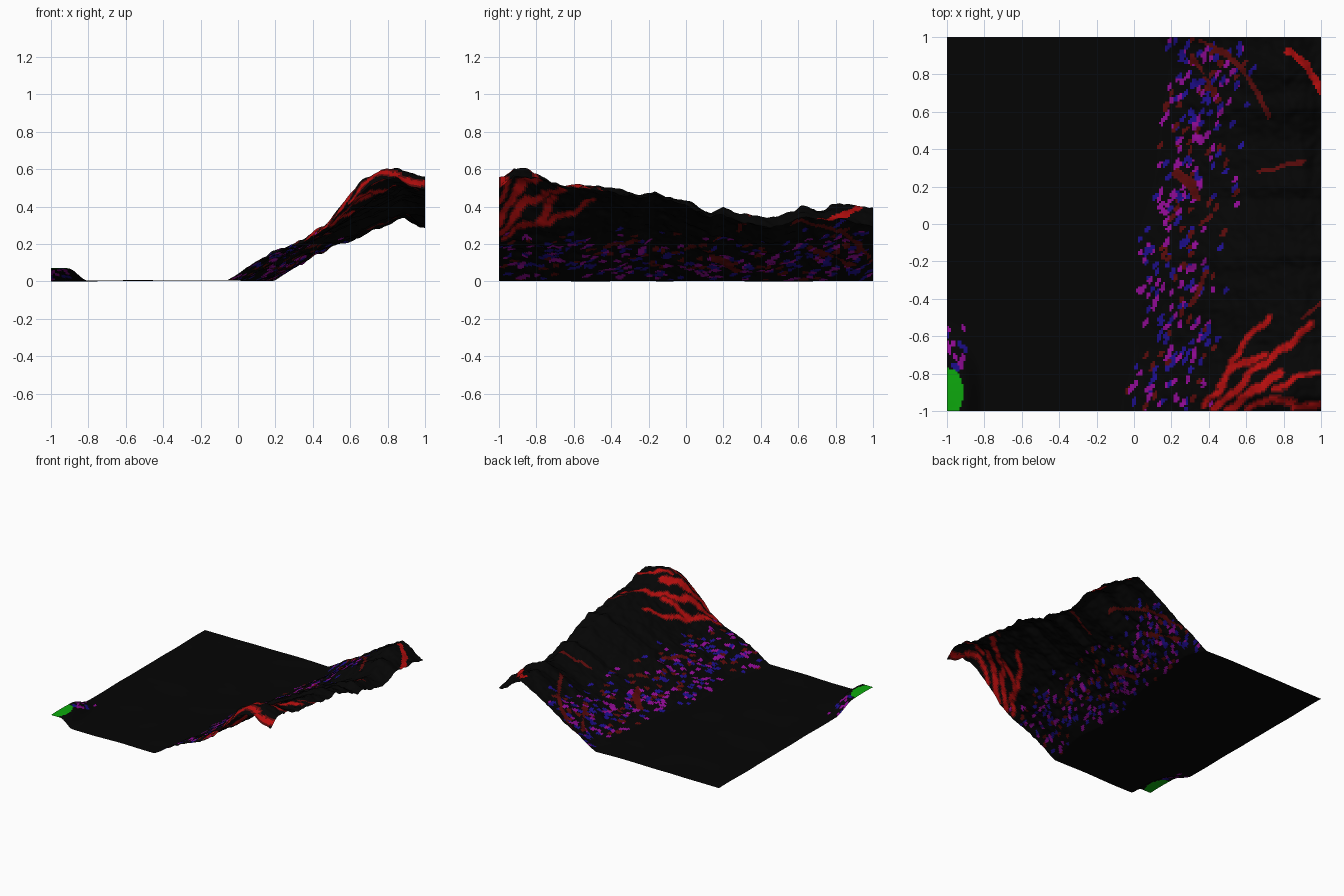
import bpy, math, random
from mathutils import noise, Vector

if "Cube" in bpy.data.objects:
    bpy.data.objects.remove(bpy.data.objects["Cube"])

random.seed(4)
N = 180                      # cells per side
STEP = 2 / N

# Hillside along y: y, foot x, crest x, crest height, height at x = 1, cliffness
ROWS = [
    (-1.0, -.07, .84, .55, .49, 1), (-.92, -.06, .84, .61, .565, 1), (-.86, -.04, .84, .605, .565, 1),
    (-.75, -.01, .86, .55, .53, .8), (-.65, .01, .86, .51, .50, .5), (-.55, .01, .88, .515, .50, .4),
    (-.4, -.01, .88, .49, .47, .2), (-.24, 0, .88, .465, .455, 0), (-.17, 0, .88, .485, .465, 0),
    (-.1, .01, .88, .45, .43, 0), (0, .04, .88, .43, .41, 0), (.13, .08, .88, .365, .34, 0),
    (.2, .1, .88, .395, .36, 0), (.29, .11, .88, .36, .32, 0), (.45, .13, .88, .335, .285, 0),
    (.55, .14, .86, .36, .31, 0), (.62, .15, .84, .40, .345, 0), (.7, .17, .82, .385, .335, .1),
    (.83, .19, .8, .42, .33, .2), (.92, .17, .8, .395, .31, .2), (1.0, .12, .8, .395, .29, .2)]
# Slope sections: gentle slope and cliff-topped slope
GENTLE = [(0, 0), (.23, .23), (.5, .55), (.64, .66), (.84, .86), (1, 1)]
CLIFF = [(0, 0), (.27, .26), (.45, .37), (.6, .52), (.71, .74), (.82, .89), (.92, .98), (1, 1)]


def lerp_table(table, t):
    """Piecewise linear lookup; returns the remaining columns."""
    for a, b in zip(table, table[1:]):
        if t <= b[0]:
            k = max(0, (t - a[0]) / (b[0] - a[0]))
            return [p + (q - p) * k for p, q in zip(a[1:], b[1:])]
    return list(table[-1][1:])


def smooth(t):
    t = min(1, max(0, t))
    return t * t * (3 - 2 * t)


def mound(x, y):
    d = math.hypot((x + 1) / .2, (y + .93) / .42)
    return .066 * smooth((1 - d) / .55)


def height(x, y):
    foot, crest_x, crest, edge, cliff = lerp_table(ROWS, y)
    ground = .009 + .004 * noise.noise(Vector((x * 4, y * 4, 1)))
    ground += .004 * smooth(1 - abs(x + .25) / .6)
    if x <= foot:
        return ground + mound(x, y)
    u = (x - foot) / (crest_x - foot)
    if u < 1:
        f = lerp_table(GENTLE, u)[0] * (1 - cliff) + lerp_table(CLIFF, u)[0] * cliff
        z = crest * f
    else:
        z = crest + (edge - crest) * smooth((x - crest_x) / (1 - crest_x))
    rough = .014 * noise.noise(Vector((x * 6, y * 6, 3)))
    rough += .012 * noise.noise(Vector((x * 16, y * 16, 7)))
    rough += .008 * noise.noise(Vector((x * 30, y * 30, 5)))
    return max(ground, .006 + z + rough * smooth(u * 4))


def material(name, rgb):
    m = bpy.data.materials.new(name)
    m.diffuse_color = (*rgb, 1)
    m.use_nodes = True
    m.node_tree.nodes["Principled BSDF"].inputs["Base Color"].default_value = m.diffuse_color
    return m


# Terrain sheet
W = N + 1
verts = [(-1 + i * STEP, -1 + j * STEP, height(-1 + i * STEP, -1 + j * STEP))
         for j in range(W) for i in range(W)]
faces = [(j * W + i, j * W + i + 1, (j + 1) * W + i + 1, (j + 1) * W + i)
         for j in range(N) for i in range(N)]
low = min(v[2] for v in verts)
mesh = bpy.data.meshes.new("hillside_terrain")
mesh.from_pydata([(x, y, z - low) for x, y, z in verts], [], faces)
terrain = bpy.data.objects.new("hillside_terrain", mesh)
bpy.context.collection.objects.link(terrain)

for name, rgb in [("ground_black", (.0015, .0015, .0015)), ("grass_green", (.004, .4, .004)),
                  ("scree_purple", (.28, .003, .3)), ("scree_blue", (.012, .004, .26)),
                  ("rock_red", (.45, .004, .004)), ("rock_dark_red", (.1, .003, .003))]:
    mesh.materials.append(material(name, rgb))
BLACK, GREEN, PURPLE, BLUE, RED, DARK_RED = range(6)
paint = [BLACK] * (N * N)


def spot(cx, cy, a, b, angle, mat):
    """Paint an ellipse of half-sizes a (along angle) and b on the sheet."""
    r = int(max(a, b) / STEP) + 2
    ci, cj = int((cx + 1) / STEP), int((cy + 1) / STEP)
    ca, sa = math.cos(angle), math.sin(angle)
    for j in range(max(0, cj - r), min(N, cj + r + 1)):
        for i in range(max(0, ci - r), min(N, ci + r + 1)):
            dx, dy = -1 + (i + .5) * STEP - cx, -1 + (j + .5) * STEP - cy
            if ((dx * ca + dy * sa) / a) ** 2 + ((dy * ca - dx * sa) / b) ** 2 < 1:
                paint[j * N + i] = mat


def streak(points, width, mat):
    """Paint a wobbling line of rock through the points."""
    for (x0, y0), (x1, y1) in zip(points, points[1:]):
        n = max(2, int(math.hypot(x1 - x0, y1 - y0) / .012))
        for k in range(n + 1):
            x, y = x0 + (x1 - x0) * k / n, y0 + (y1 - y0) * k / n
            w = noise.noise(Vector((x * 12, y * 12, 2)))
            spot(x + .02 * w, y - .02 * w, width * (1.2 + .9 * w), width * .9, 1, mat)


# Loose scree on the lower slope
for k in range(340):
    y = random.uniform(-1, 1)
    foot = lerp_table(ROWS, y)[0]
    x = foot + .01 + .5 * random.betavariate(1.3, 1.9)
    mat = random.choice([PURPLE, PURPLE, BLUE, BLUE, DARK_RED])
    spot(x, y, random.uniform(.018, .03), .012, random.uniform(.8, 1.3), mat)
for k in range(14):
    spot(random.uniform(-1, -.9), random.uniform(-.77, -.55), .022, .012, 1.9,
         random.choice([PURPLE, BLUE]))

# Exposed red rock on the front peak, with a dark rim under each streak
PEAK = [([(.38, -.98), (.5, -.8), (.56, -.66), (.72, -.5)], .013),
        ([(.42, -1), (.55, -.88), (.68, -.76), (.8, -.66), (.95, -.54)], .016),
        ([(.5, -1), (.62, -.9), (.78, -.8)], .02),
        ([(.45, -.85), (.58, -.74), (.7, -.7)], .014),
        ([(.75, -.88), (.88, -.82), (1, -.8)], .011),
        ([(.6, -.98), (.72, -.93), (.85, -.95)], .011),
        ([(.85, -.98), (1, -.96)], .012)]
for extra, mat in [(.009, DARK_RED), (0, RED)]:
    for pts, w in PEAK:
        streak(pts, w + extra, mat)

# Fainter rock bands at the back and middle
for pts, w in [([(.36, .97), (.48, .92), (.58, .83), (.66, .7), (.72, .58)], .013),
               ([(.3, .9), (.38, .8), (.42, .7)], .011),
               ([(.22, .28), (.3, .22), (.33, .15)], .02),
               ([(.3, -.42), (.34, -.35), (.38, -.26)], .014),
               ([(.68, .27), (.78, .3), (.9, .34)], .012),
               ([(.9, -.5), (1, -.42)], .01)]:
    streak(pts, w, DARK_RED)
streak([(.82, .93), (.92, .85), (1, .72)], .018, RED)

# Green top of the small mound
spot(-1, -.9, .09, .13, 0, GREEN)

mesh.polygons.foreach_set("material_index", paint)
mesh.polygons.foreach_set("use_smooth", [True] * (N * N))
mesh.update()
